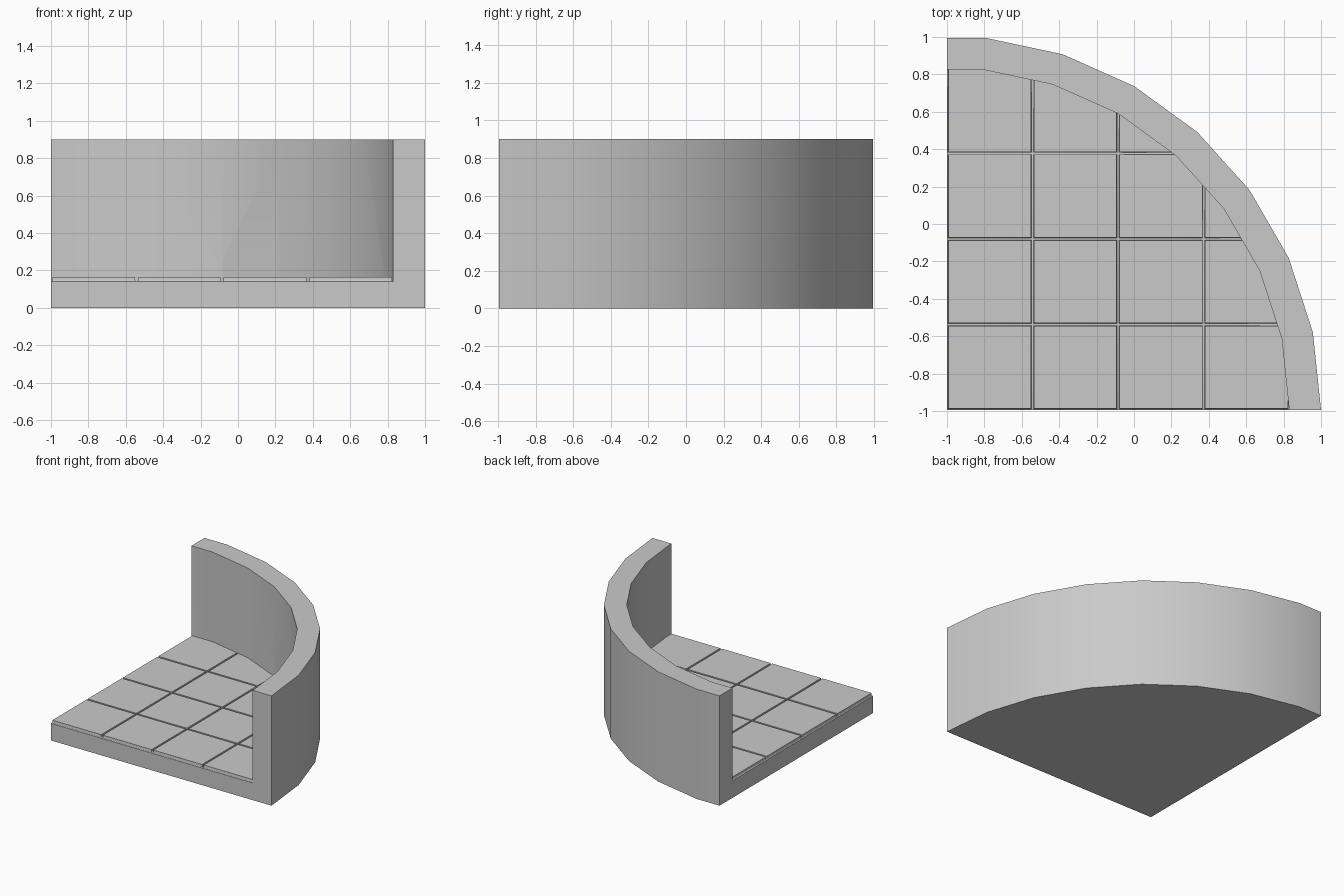
import bpy
import bmesh
from math import cos, sin, pi, radians

cube = bpy.data.objects.get("Cube")
if cube:
    bpy.data.objects.remove(cube, do_unlink=True)

# Quarter-circle layout: the arc is centred on the open corner of the floor
CX, CY = -1.0, -2 * sin(radians(84)) / 2
OUTER, INNER = 2.0, 1.83
HEIGHT, FLOOR = 0.9, 0.165
TILE = INNER / 4
GAP, DEPTH = 0.0075, 0.025      # half width and depth of the tile joints

grey = bpy.data.materials.new("plain grey")
grey.use_nodes = True
colour = (0.59, 0.59, 0.59, 1)
grey.diffuse_color = colour
grey.node_tree.nodes["Principled BSDF"].inputs["Base Color"].default_value = colour


def arc(radius, start, end):
    return [(CX + radius * cos(radians(a)), CY + radius * sin(radians(a)))
            for a in range(start, end + 1, 12)]


def add_prism(bm, points, offset):
    """Extrude a closed 3D outline along an offset."""
    face = bm.faces.new([bm.verts.new(p) for p in points])
    grown = bmesh.ops.extrude_face_region(bm, geom=[face])["geom"]
    verts = [v for v in grown if isinstance(v, bmesh.types.BMVert)]
    bmesh.ops.translate(bm, verts=verts, vec=offset)


def make_object(name, prisms):
    bm = bmesh.new()
    for points, offset in prisms:
        add_prism(bm, points, offset)
    bmesh.ops.recalc_face_normals(bm, faces=bm.faces)
    mesh = bpy.data.meshes.new(name)
    bm.to_mesh(mesh)
    bm.free()
    mesh.materials.append(grey)
    obj = bpy.data.objects.new(name, mesh)
    bpy.context.collection.objects.link(obj)
    return obj


def upright(name, outline, bottom, top):
    return make_object(name, [([(x, y, bottom) for x, y in outline], (0, 0, top - bottom))])


def boolean(target, cutter, operation):
    mod = target.modifiers.new(operation.lower(), "BOOLEAN")
    mod.object, mod.operation, mod.solver = cutter, operation, "EXACT"
    with bpy.context.temp_override(object=target, active_object=target):
        bpy.ops.object.modifier_apply(modifier=mod.name)


# Solid quarter block for the floor and curved wall
block = arc(OUTER, 0, 84) + [(CX, -CY), (CX, CY)]
room = upright("curved_wall_and_tiled_floor", block, 0, HEIGHT)

# Open space inside the wall, running past the two open sides
space = arc(INNER, -12, 96)
space.append((space[-1][0], space[0][1]))
hollow = upright("hollow_cutter", space, FLOOR, 1)
limit = upright("joint_limit", space, 0.1, 1)

# Round-bottomed joint profile: (sideways, height)
low = FLOOR - DEPTH + GAP
profile = [(-GAP, 0.25)]
profile += [(-GAP * cos(pi * i / 6), low - GAP * sin(pi * i / 6)) for i in range(7)]
profile.append((GAP, 0.25))

joints_y = make_object("joints_along_y", [
    ([(CX + k * TILE + s, -1.2, z) for s, z in profile], (0, 2.4, 0)) for k in range(5)])
joints_x = make_object("joints_along_x", [
    ([(-1.15, CY + k * TILE + s, z) for s, z in profile], (2.4, 0, 0)) for k in range(5)])

# Carve the room, then the tile joints kept within the wall
boolean(room, hollow, "DIFFERENCE")
for joints in (joints_x, joints_y):
    boolean(joints, limit, "INTERSECT")
    boolean(room, joints, "DIFFERENCE")

for helper in (hollow, limit, joints_x, joints_y):
    bpy.data.objects.remove(helper, do_unlink=True)

# Smooth curve, crisp corners
bpy.ops.object.select_all(action="DESELECT")
room.select_set(True)
bpy.context.view_layer.objects.active = room
bpy.ops.object.shade_smooth_by_angle(angle=radians(35))
